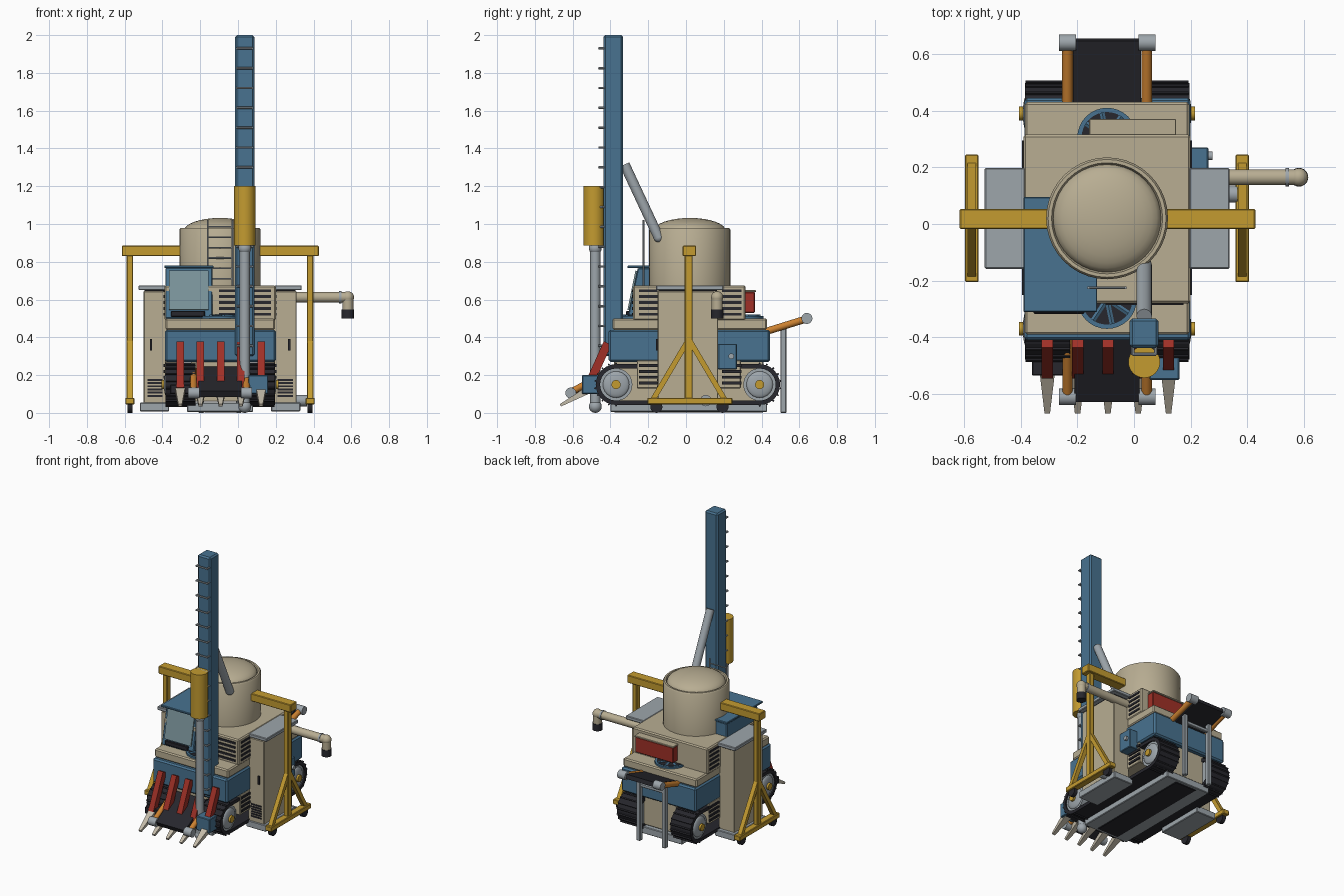
import bpy, bmesh, math
from mathutils import Vector, Matrix

if "Cube" in bpy.data.objects:
    bpy.data.objects.remove(bpy.data.objects["Cube"])

def mat(name, r, g, b):
    m = bpy.data.materials.new(name)
    m.diffuse_color = (r, g, b, 1)
    m.use_nodes = True
    m.node_tree.nodes["Principled BSDF"].inputs["Base Color"].default_value = m.diffuse_color
    return m

BEIGE = mat("beige paint", .48, .42, .29)
BLUE = mat("blue paint", .065, .17, .28)
YELLOW = mat("yellow paint", .55, .33, .03)
DARK = mat("black rubber", .02, .02, .026)
GREY = mat("grey steel", .34, .38, .41)
RED = mat("red paint", .35, .03, .02)
ORANGE = mat("orange paint", .6, .22, .03)
GLASS = mat("tinted glass", .2, .3, .33)
IVORY = mat("worn tooth metal", .55, .5, .4)
CX = -0.095          # machine centre line

def finish(name, bm, m, smooth=False, bevel=0):
    bmesh.ops.recalc_face_normals(bm, faces=bm.faces)
    me = bpy.data.meshes.new(name)
    bm.to_mesh(me)
    bm.free()
    me.materials.append(m)
    ob = bpy.data.objects.new(name, me)
    bpy.context.collection.objects.link(ob)
    if bevel:
        b = ob.modifiers.new("bevel", 'BEVEL')
        b.width, b.segments, b.limit_method = bevel, 1, 'ANGLE'
    if smooth:
        bpy.context.view_layer.objects.active = ob
        ob.select_set(True)
        bpy.ops.object.shade_smooth_by_angle(angle=math.radians(35))
        ob.select_set(False)
    return ob

def box(name, m, x, y, z, bevel=0.004):
    bm = bmesh.new()
    bmesh.ops.create_cube(bm, size=1)
    for v in bm.verts:
        v.co = [(a[0] + a[1]) / 2 + c * (a[1] - a[0]) for a, c in zip((x, y, z), v.co)]
    return finish(name, bm, m, bevel=bevel)

def frame(p, q):
    p, q = Vector(p), Vector(q)
    d = q - p
    rot = d.to_track_quat('Z', 'Y').to_matrix().to_4x4()
    return Matrix.Translation((p + q) / 2) @ rot, d.length

def tube(name, m, p, q, r, r2=None, n=24):
    M, length = frame(p, q)
    bm = bmesh.new()
    bmesh.ops.create_cone(bm, cap_ends=True, segments=n, radius1=r, radius2=r if r2 is None else r2,
                          depth=length, matrix=M)
    return finish(name, bm, m, True)

def beam(name, m, p, q, w, d, taper=1):
    # box between two points; w along x, d across; far end scaled by taper
    M, length = frame(p, q)
    side = Vector((1, 0, 0))
    up = (Vector(q) - Vector(p)).normalized().cross(side)
    bm = bmesh.new()
    bmesh.ops.create_cube(bm, size=1)
    for v in bm.verts:
        k = taper if v.co.z > 0 else 1
        v.co = (Vector(q) if v.co.z > 0 else Vector(p)) + side * v.co.x * w * k + up * v.co.y * d * k
    return finish(name, bm, m)

def ball(name, m, c, r, scale=(1, 1, 1)):
    bm = bmesh.new()
    bmesh.ops.create_uvsphere(bm, u_segments=24, v_segments=12, radius=r,
                              matrix=Matrix.Translation(c) @ Matrix.Diagonal((*scale, 1)))
    return finish(name, bm, m, True)

def prism(name, m, yz, x0, x1, bevel=0):
    bm = bmesh.new()
    f = bm.faces.new([bm.verts.new((x0, y, z)) for y, z in yz])
    g = bmesh.ops.extrude_face_region(bm, geom=[f])
    bmesh.ops.translate(bm, vec=(x1 - x0, 0, 0), verts=[v for v in g['geom'] if isinstance(v, bmesh.types.BMVert)])
    return finish(name, bm, m, bevel=bevel)

# Hull, blue belt and stepped housing
box("lower_hull", BEIGE, (-.25, .06), (-.38, .41), (.06, .3))
box("blue_belt", BLUE, (-.387, .2), (-.41, .445), (.27, .44), .01)
box("deck_step", BEIGE, (-.385, .195), (-.39, .43), (.44, .5), .008)
box("housing", BEIGE, (-.39, .2), (-.28, .315), (.49, .675), .008)
box("belly_plate", GREY, (-.27, .08), (-.4, .43), (.005, .055))
box("belly_channel", DARK, (-.18, -.01), (-.38, .41), (.001, .02))

# Storage tank with domed lid
prof = [(.215, .66), (.215, .97), (.208, .98), (.196, .98), (.19, .965)]
prof += [(.19 * math.cos(a), .965 + .067 * math.sin(a)) for a in [i * math.pi / 16 for i in range(1, 9)]]
bm = bmesh.new()
vs = [bm.verts.new((CX + r, .02, z)) for r, z in prof]
es = [bm.edges.new(e) for e in zip(vs, vs[1:])]
bmesh.ops.spin(bm, geom=vs + es, cent=(CX, .02, 0), axis=(0, 0, 1), angle=2 * math.pi, steps=40)
bmesh.ops.remove_doubles(bm, verts=bm.verts, dist=.0005)
finish("tank", bm, BEIGE, True)

# Tank ladder
for x in (-.16, -.03):
    tube("ladder_rail", GREY, (x, -.225, .67), (x, -.225, 1.02), .005, n=8)
for i in range(6):
    tube("ladder_rung", GREY, (-.16, -.225, .71 + i * .055), (-.03, -.225, .71 + i * .055), .004, n=8)

# Cab
prism("cab", BLUE, [(-.31, .5), (-.255, .768), (.09, .768), (.09, .5)], -.385, -.135, .005)
box("cab_roof", BLUE, (-.39, -.13), (-.31, .095), (.766, .78), .003)
beam("windscreen", GLASS, (-.26, -.304, .545), (-.26, -.262, .752), .21, .012)
box("cab_wiper_box", DARK, (-.355, -.175), (-.317, -.3), (.508, .54))

for s in (-1, 1):
    X = lambda d: CX + s * d
    span = lambda a, b: sorted((X(a), X(b)))
    side = "right" if s > 0 else "left"
    # Crawler track: stadium loop with grousers
    def loop(r, n=12):
        pts = []
        for c, a0 in ((.39, -90), (-.37, 90)):
            pts += [(c + r * math.cos(math.radians(a0 + 180 * i / n)),
                     .15 + r * math.sin(math.radians(a0 + 180 * i / n))) for i in range(n + 1)]
        return pts
    bm = bmesh.new()
    rings = [[bm.verts.new((X(d), y, z)) for y, z in loop(r)]
             for d, r in ((.13, .085), (.13, .108), (.29, .108), (.29, .085))]
    n = len(rings[0])
    for k in range(4):
        a, b = rings[k], rings[(k + 1) % 4]
        for i in range(n):
            bm.faces.new((a[i], a[(i + 1) % n], b[(i + 1) % n], b[i]))
    finish(side + "_track", bm, DARK)
    for c, a0 in ((.39, -90), (-.37, 90)):
        for i in range(10):
            a = math.radians(a0 + 20 * i)
            y, z = c + .112 * math.cos(a), .15 + .112 * math.sin(a)
            tube(side + "_grouser", DARK, (X(.13), y, z), (X(.288), y, z), .006, n=4)
        tube(side + "_wheel", GREY, (X(.14), c, .15), (X(.28), c, .15), .086, n=32)
        ball(side + "_wheel_dish", GREY, (X(.28), c, .15), .07, (.25, 1, 1))
        tube(side + "_wheel_hub", YELLOW, (X(.28), c, .15), (X(.31), c, .15), .024)
    # Side panels and louvres
    box(side + "_side_panel", BEIGE, span(.2, .292), (-.26, .29), (.13, .28))
    for y in ((-.25, -.15), (.19, .295)):
        for z0, cnt in ((.515, 5), (.15, 4)):
            for i in range(cnt):
                box(side + "_louvre", DARK, span(.288, .3), y, (z0 + i * .031, z0 + i * .031 + .015), 0)
    # Side cabinet
    box(side + "_cabinet", BEIGE, span(.28, .405), (-.15, .17), (.05, .645))
    box(side + "_cabinet_top", GREY, span(.29, .432), (-.158, .198), (.65, .675))
    box(side + "_cabinet_neck", DARK, span(.29, .4), (-.145, .165), (.64, .655), 0)
    box(side + "_cabinet_base", GREY, span(.27, .425), (-.158, .198), (.008, .055))
    box(side + "_cabinet_handle", DARK, span(.36, .372), (-.158, -.148), (.33, .39), 0)
    for i in range(6):
        box(side + "_cabinet_vent", DARK, span(.305, .385), (-.154, -.149), (.085 + i * .017, .095 + i * .017), 0)
    # Gantry leg frame
    g = X(.477)
    box(side + "_gantry_post", YELLOW, (g - .017, g + .017), (-.007, .035), (.06, .84))
    box(side + "_gantry_foot", YELLOW, (g - .024, g + .024), (-.205, .245), (.045, .08))
    for d in (-1, 1):
        beam(side + "_gantry_brace", YELLOW, (g, .015, .39), (g, .015 + d * .19, .07), .03, .028)
        tube(side + "_caster", DARK, (g - .013, .018 + d * .175, .032), (g + .013, .018 + d * .175, .032), .032)
    # Conveyor arms, rollers and rear legs (both ends)
    a = CX + s * .14
    tube("front_" + side + "_arm", ORANGE, (a, -.4, .225), (a, -.6, .115), .018)
    tube("front_" + side + "_roller", GREY, (a - .03, -.61, .105), (a + .03, -.61, .105), .029)
    tube("rear_" + side + "_arm", ORANGE, (a, .42, .43), (a, .63, .495), .019)
    tube("rear_" + side + "_roller", GREY, (a - .03, .64, .5), (a + .03, .64, .5), .029)
    box("rear_" + side + "_leg", GREY, (X(.1) - .015, X(.1) + .015), (.5, .532), (.0, .45))

box("gantry_beam", YELLOW, (-.615, .428), (-.018, .053), (.83, .885))
beam("front_belt", DARK, (CX, -.38, .23), (CX, -.62, .1), .23, .035)
beam("rear_belt", DARK, (CX, .42, .43), (CX, .65, .5), .24, .03)
box("rear_leg_tie", GREY, (-.2, .01), (.505, .527), (.385, .41))

# Front louvres beside the mast
for i in range(5):
    box("front_louvre", DARK, (-.1, .175), (-.286, -.278), (.515 + i * .031, .53 + i * .031), 0)

# Deck fans, partly under the housing
for y in (-.265, .305):
    tube("fan_rim", BLUE, (CX, y, .49), (CX, y, .512), .105, n=32)
    tube("fan_well", DARK, (CX, y, .505), (CX, y, .514), .09, n=32)
    for i in range(8):
        a = i * math.pi / 4 + .2
        tube("fan_blade", BLUE, (CX, y, .512), (CX + .09 * math.cos(a), y + .09 * math.sin(a), .512), .01, n=6)

# Rear red locker and right side valve box
box("rear_locker", RED, (-.155, .145), (.31, .365), (.53, .64))
box("rear_locker_lid", BEIGE, (-.158, .148), (.31, .37), (.64, .65), .002)
box("valve_box", BLUE, (.19, .262), (.17, .27), (.23, .365))
tube("valve_stub", GREY, (.255, .24, .3), (.277, .24, .3), .015)
tube("drain_coupling", GREY, (.31, .105, .065), (.365, .105, .065), .03)

# Discharge pipe
tube("outlet_pipe", BEIGE, (.19, .165, .612), (.58, .165, .612), .028)
tube("outlet_flange", GREY, (.535, .165, .612), (.547, .165, .612), .032)
ball("outlet_elbow", BEIGE, (.582, .165, .612), .032)
tube("outlet_drop", BEIGE, (.582, .165, .612), (.582, .165, .54), .029)
tube("outlet_nozzle", DARK, (.582, .165, .548), (.582, .165, .5), .033)

# Mast with rungs, feed pipe and drill
box("mast", BLUE, (-.015, .087), (-.437, -.333), (.3, 2), .01)
for i in range(16):
    z = 1.93 - i * .105
    tube("mast_rung", GREY, (-.005, -.459, z), (.077, -.459, z), .006, n=8)
    for x in (-.005, .077):
        tube("mast_rung_end", GREY, (x, -.463, z), (x, -.43, z), .006, n=8)
tube("feed_pipe", GREY, (.036, -.325, 1.315), (.036, -.145, .93), .027)
ball("feed_pipe_end", GREY, (.036, -.145, .93), .027)
tube("drill_motor", YELLOW, (.036, -.487, .885), (.036, -.487, 1.2), .056, n=32)
ball("drill_joint", GREY, (.036, -.48, .872), .034)
tube("drill_rod", GREY, (.036, -.48, .04), (.036, -.48, .88), .027)
ball("drill_tip", GREY, (.036, -.48, .034), .034)

# Ripper bar, shanks and teeth
box("ripper_bar", DARK, (-.36, .15), (-.535, -.48), (.1, .15))
box("ripper_bracket", BLUE, (.055, .16), (-.55, -.44), (.1, .2))
for i in range(5):
    x = -.306 + i * .107
    beam("ripper_shank", RED, (x, -.415, .37), (x, -.525, .125), .04, .045)
    beam("ripper_tooth", IVORY, (x, -.51, .125), (x, -.665, .04), .055, .04, .35)
